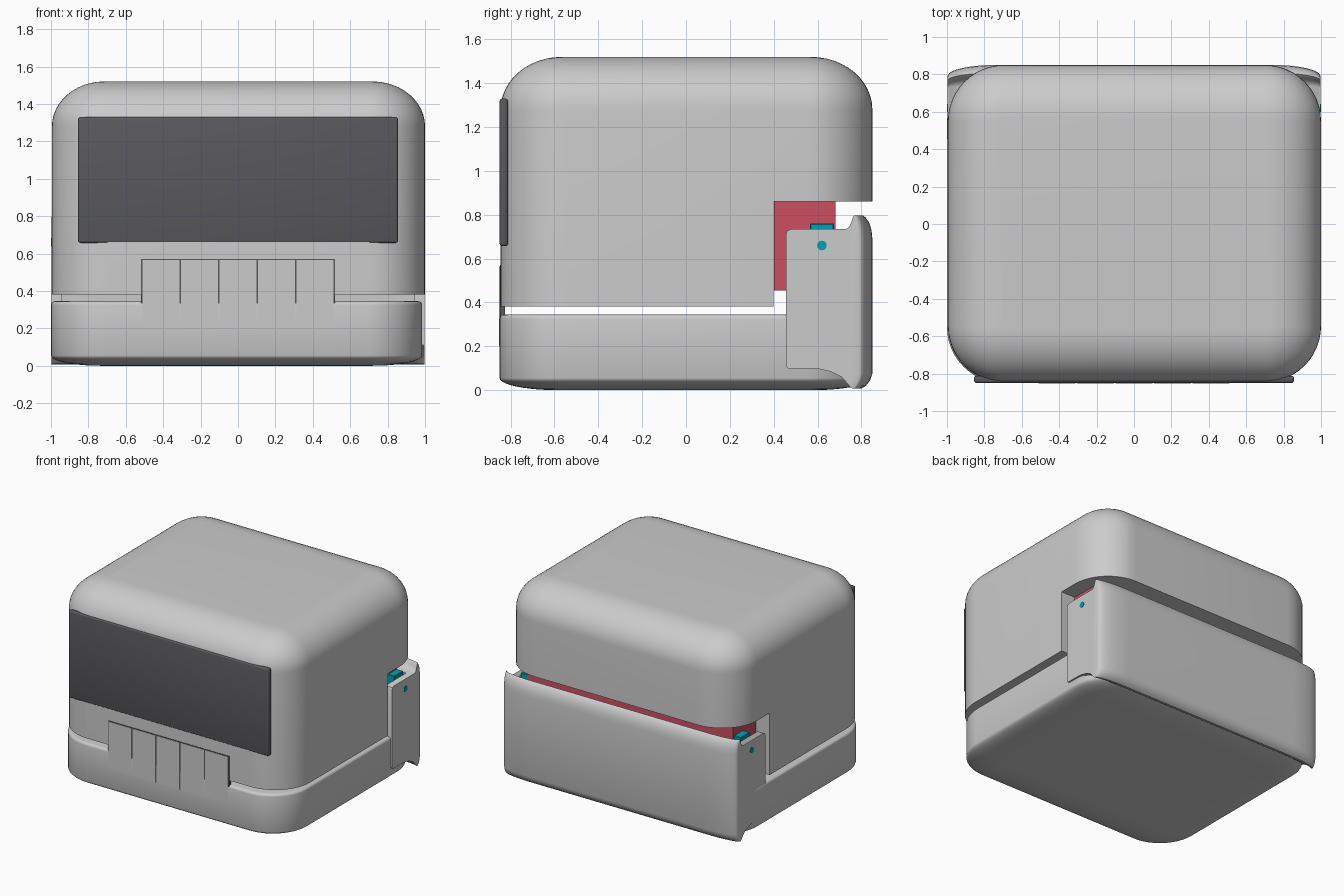
import bpy, bmesh
from math import sin, cos, pi, radians, sqrt

if "Cube" in bpy.data.objects:
    bpy.data.objects.remove(bpy.data.objects["Cube"])


def mat(name, rgb):
    m = bpy.data.materials.new(name)
    m.diffuse_color = (*rgb, 1)
    m.use_nodes = True
    m.node_tree.nodes["Principled BSDF"].inputs["Base Color"].default_value = m.diffuse_color
    return m


DARK = mat("dark_glass", (0.10, 0.10, 0.11))
LIGHT = mat("light_button", (0.55, 0.55, 0.55))
RED = mat("red_hinge", (0.60, 0.08, 0.12))
TEAL = mat("teal_bracket", (0.0, 0.36, 0.45))


def make(name, bm, m=None):
    bmesh.ops.recalc_face_normals(bm, faces=bm.faces[:])
    me = bpy.data.meshes.new(name)
    bm.to_mesh(me)
    bm.free()
    ob = bpy.data.objects.new(name, me)
    bpy.context.collection.objects.link(ob)
    if m:
        me.materials.append(m)
    return ob


def smooth(ob):
    bpy.ops.object.select_all(action='DESELECT')
    ob.select_set(True)
    bpy.context.view_layer.objects.active = ob
    bpy.ops.object.shade_smooth_by_angle(angle=radians(32))


def loft(name, rings):
    """Skin equal-length point rings and cap both ends."""
    bm = bmesh.new()
    vs = [[bm.verts.new(p) for p in r] for r in rings]
    n = len(vs[0])
    for a, b in zip(vs, vs[1:]):
        for i in range(n):
            j = (i + 1) % n
            bm.faces.new((a[i], a[j], b[j], b[i]))
    bm.faces.new(vs[0])
    bm.faces.new(vs[-1])
    return make(name, bm)


def rounded_ring(x0, x1, y0, y1, r, inset, z, seg=12):
    """Rounded rectangle, shrunk by inset, at height z."""
    rr = max(r - inset, 0.01)
    corners = [(x1 - inset - rr, y1 - inset - rr, 0), (x0 + inset + rr, y1 - inset - rr, 1),
               (x0 + inset + rr, y0 + inset + rr, 2), (x1 - inset - rr, y0 + inset + rr, 3)]
    return [(cx + rr * cos((q + i / seg) * pi / 2), cy + rr * sin((q + i / seg) * pi / 2), z)
            for cx, cy, q in corners for i in range(seg + 1)]


def box(name, x0, x1, y0, y1, z0, z1, m=None, bevel=0, seg=3):
    bm = bmesh.new()
    bmesh.ops.create_cube(bm, size=1)
    for v in bm.verts:
        v.co = ((x0 + x1) / 2 + v.co.x * (x1 - x0), (y0 + y1) / 2 + v.co.y * (y1 - y0),
                (z0 + z1) / 2 + v.co.z * (z1 - z0))
    if bevel:
        bmesh.ops.bevel(bm, geom=bm.edges[:], offset=bevel, segments=seg, profile=0.5, affect='EDGES')
    ob = make(name, bm, m)
    if bevel:
        smooth(ob)
    return ob


def cut(ob, *bounds):
    c = box("cutter", *bounds)
    c.hide_render = True
    mod = ob.modifiers.new("cut", 'BOOLEAN')
    mod.operation, mod.solver, mod.object = 'DIFFERENCE', 'EXACT', c
    bpy.context.view_layer.objects.active = ob
    bpy.ops.object.modifier_apply(modifier=mod.name)
    bpy.data.objects.remove(c)


# Upper shell: straight walls, large rounded shoulder, notch at the back
S = (-0.995, 1.0, -0.846, 0.85, 0.30)
rings = [rounded_ring(*S, 0, 0.382)]
for i in range(13):
    a = i / 12 * pi / 2
    rings.append(rounded_ring(*S, 0.28 * (1 - cos(a)), 1.28 + 0.24 * sin(a)))
shell = loft("upper_shell", rings)
cut(shell, -2, 2, 0.40, 2, 0, 0.86)
smooth(shell)

# Base tray: shallow wide rounding below, small rounding on the rim
B = (-1.0, 0.985, -0.85, 0.842, 0.30)
rings = []
for i in range(11):
    a = i / 10 * pi / 2
    rings.append(rounded_ring(*B, 0.27 * (1 - sin(a)), 0.055 * (1 - cos(a))))
rings = [rounded_ring(*B, 0.27 * (1 - sin(i / 10 * pi / 2)), 0.055 * (1 - cos(i / 10 * pi / 2)))
         for i in range(11)]
rings += [rounded_ring(*B, 0.02 * (1 - cos(i / 4 * pi / 2)), 0.325 + 0.02 * sin(i / 4 * pi / 2))
          for i in range(5)]
smooth(loft("base", rings))

# Rear wall: side profile with a raised lip, swept across with rounded ends
profile = [(0.455, 0.11), (0.465, 0.10), (0.60, 0.098), (0.66, 0.085), (0.71, 0.06), (0.75, 0.03),
           (0.78, 0.01), (0.80, 0.008), (0.82, 0.02), (0.84, 0.045), (0.85, 0.075), (0.85, 0.69),
           (0.846, 0.73), (0.835, 0.765), (0.82, 0.787), (0.807, 0.797), (0.797, 0.79),
           (0.783, 0.765), (0.765, 0.745), (0.74, 0.735), (0.48, 0.735), (0.462, 0.727), (0.455, 0.71)]
xs = [0.997 - 0.25 * (1 - cos(i / 12 * pi / 2)) for i in range(13)][::-1]
rings = []
for x in [-v for v in xs[::-1]] + xs:
    t = max(0, (abs(x) - 0.747) / 0.25)
    top = 0.79 + 0.06 * sqrt(max(0, 1 - t * t))
    k = (top - 0.72) / 0.13
    rings.append([(x, 0.72 + (y - 0.72) * k if y > 0.72 else y, z) for y, z in profile])
wall = loft("rear_wall", rings)
cut(wall, -0.945, 0.945, 0.2, 0.70, 0.30, 1.2)
smooth(wall)

# Red hinge block under the shell
box("hinge_block", -0.88, 0.88, 0.401, 0.682, 0.455, 0.861, RED)

# Hinge brackets and pins on both sides
for side, tag in ((1, "right"), (-1, "left")):
    xa, xb = sorted((side * 0.88, side * 0.94))
    box("hinge_bracket_" + tag, xa, xb, 0.565, 0.675, 0.40, 0.76, TEAL, 0.004, 1)
    bm = bmesh.new()
    bmesh.ops.create_cone(bm, cap_ends=True, segments=24, radius1=0.022, radius2=0.022, depth=0.12)
    for v in bm.verts:
        v.co = (v.co.z + side * 0.94, v.co.x + 0.62, v.co.y + 0.66)
    smooth(make("hinge_pin_" + tag, bm, TEAL))

# Dark front window
box("front_window", -0.855, 0.855, -0.85, -0.812, 0.657, 1.33, DARK, 0.012)

# Button strip: dark backing with five light panels
box("button_backing", -0.518, 0.518, -0.8485, -0.825, 0.197, 0.57, DARK)
w = 1.03 / 5
for i in range(5):
    x = -0.515 + i * w
    box(f"button_{i + 1}", x + 0.004, x + w - 0.004, -0.852, -0.83, 0.202, 0.565, LIGHT)
